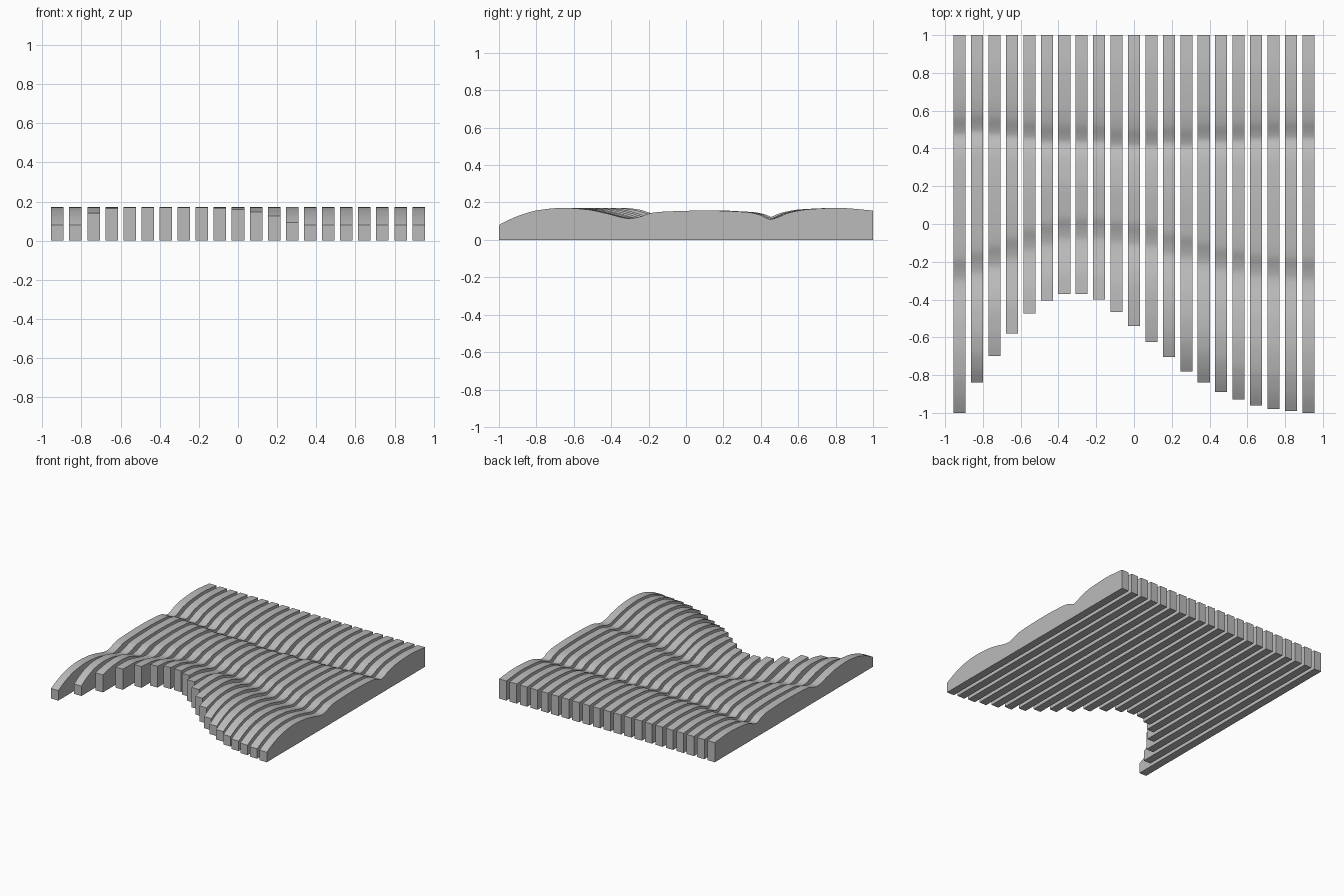
import bpy, bmesh, math

if "Cube" in bpy.data.objects:
    bpy.data.objects.remove(bpy.data.objects["Cube"])

COUNT, PITCH, WIDTH = 21, 0.0923, 0.064

# per-slat values, left to right: front end, front end height, first and second valley
front_y = [-1, -.84, -.70, -.58, -.475, -.405, -.37, -.37, -.40, -.465, -.54,
           -.625, -.705, -.78, -.84, -.89, -.93, -.96, -.98, -.99, -1]
front_z = [.08, .08, .14, .165, .17, .17, .17, .17, .17, .168, .16,
           .147, .125, .093, .08, .08, .08, .08, .08, .08, .08]
valley_1 = [-.30, -.26, -.225, -.185, -.14, -.11, -.08, -.08, -.08, -.10, -.11,
            -.12, -.16, -.18, -.21, -.24, -.255, -.275, -.285, -.29, -.30]
valley_2 = [.47, .485, .47, .46, .45, .43, .43, .43, .43, .41, .41,
            .41, .425, .41, .44, .43, .435, .445, .45, .45, .45]

grey = bpy.data.materials.new("grey")
grey.diffuse_color = (0.5, 0.5, 0.5, 1)
grey.use_nodes = True
grey.node_tree.nodes["Principled BSDF"].inputs["Base Color"].default_value = grey.diffuse_color


def smooth_curve(keys, step=0.02):
    """Monotone cubic through (y, z) keys."""
    n = len(keys)
    d = [(keys[i + 1][1] - keys[i][1]) / (keys[i + 1][0] - keys[i][0]) for i in range(n - 1)]
    m = [d[0]]
    for a, b in zip(d, d[1:]):
        m.append(2 * a * b / (a + b) if a * b > 0 else 0)
    m.append(d[-1])
    pts = []
    for i in range(n - 1):
        (y0, z0), (y1, z1) = keys[i], keys[i + 1]
        h = y1 - y0
        k = max(2, math.ceil(h / step))
        for j in range(k):
            t = j / k
            z = ((2*t**3 - 3*t*t + 1) * z0 + (t**3 - 2*t*t + t) * h * m[i]
                 + (3*t*t - 2*t**3) * z1 + (t**3 - t*t) * h * m[i + 1])
            pts.append((y0 + h * t, z))
    return pts + [keys[-1]]


def top_profile(f, fz, v1, v2):
    length = v1 - f
    keys = [(f, fz)]
    # front hump: rounded rise where the slat reaches past the crest
    crest = v1 - min(0.52 * length + 0.0, 0.36) if length > 0.4 else f
    if length > 0.4:
        for t in (0.15, 0.32, 0.62):
            keys.append((f + t * (crest - f), .171 - (.171 - fz) * (1 - t) ** 2.1))
        keys.append((crest, .171))
    run = v1 - crest
    for t, z in ((.35, .163), (.65, .142), (.9, .119)):
        keys.append((crest + t * run, z))
    # middle hump
    keys += [(v1, .114), (v1 + .05, .123), (v1 + .12, .145), (v1 + .2, .152),
             ((v1 + v2) / 2 + .03, .157), (v2 - .13, .149), (v2 - .06, .136)]
    # back hump
    keys += [(v2, .110), (v2 + .03, .117), (v2 + .1, .145), (v2 + .2, .163),
             (.81, .171), (1, .157)]
    return smooth_curve(keys)


# one extruded slat per column
for i in range(COUNT):
    x = (i - (COUNT - 1) / 2) * PITCH
    prof = top_profile(front_y[i], front_z[i], valley_1[i], valley_2[i])
    bm = bmesh.new()
    sides = []
    for sx in (x - WIDTH / 2, x + WIDTH / 2):
        low = [bm.verts.new((sx, y, 0)) for y, z in prof]
        top = [bm.verts.new((sx, y, z)) for y, z in prof]
        sides.append((low, top))
    (l0, t0), (l1, t1) = sides
    for j in range(len(prof) - 1):
        bm.faces.new((t0[j], t1[j], t1[j + 1], t0[j + 1])).smooth = True
        bm.faces.new((l0[j], l0[j + 1], l1[j + 1], l1[j]))
        bm.faces.new((l0[j], t0[j], t0[j + 1], l0[j + 1]))
        bm.faces.new((l1[j], l1[j + 1], t1[j + 1], t1[j]))
    bm.faces.new((l0[0], l1[0], t1[0], t0[0]))
    bm.faces.new((l0[-1], t0[-1], t1[-1], l1[-1]))
    bmesh.ops.recalc_face_normals(bm, faces=bm.faces)
    mesh = bpy.data.meshes.new("slat")
    bm.to_mesh(mesh)
    bm.free()
    mesh.materials.append(grey)
    slat = bpy.data.objects.new(f"slat_{i + 1:02d}", mesh)
    bpy.context.collection.objects.link(slat)
    bpy.context.view_layer.objects.active = slat
    slat.select_set(True)

bpy.ops.object.shade_smooth_by_angle(angle=math.radians(30))
